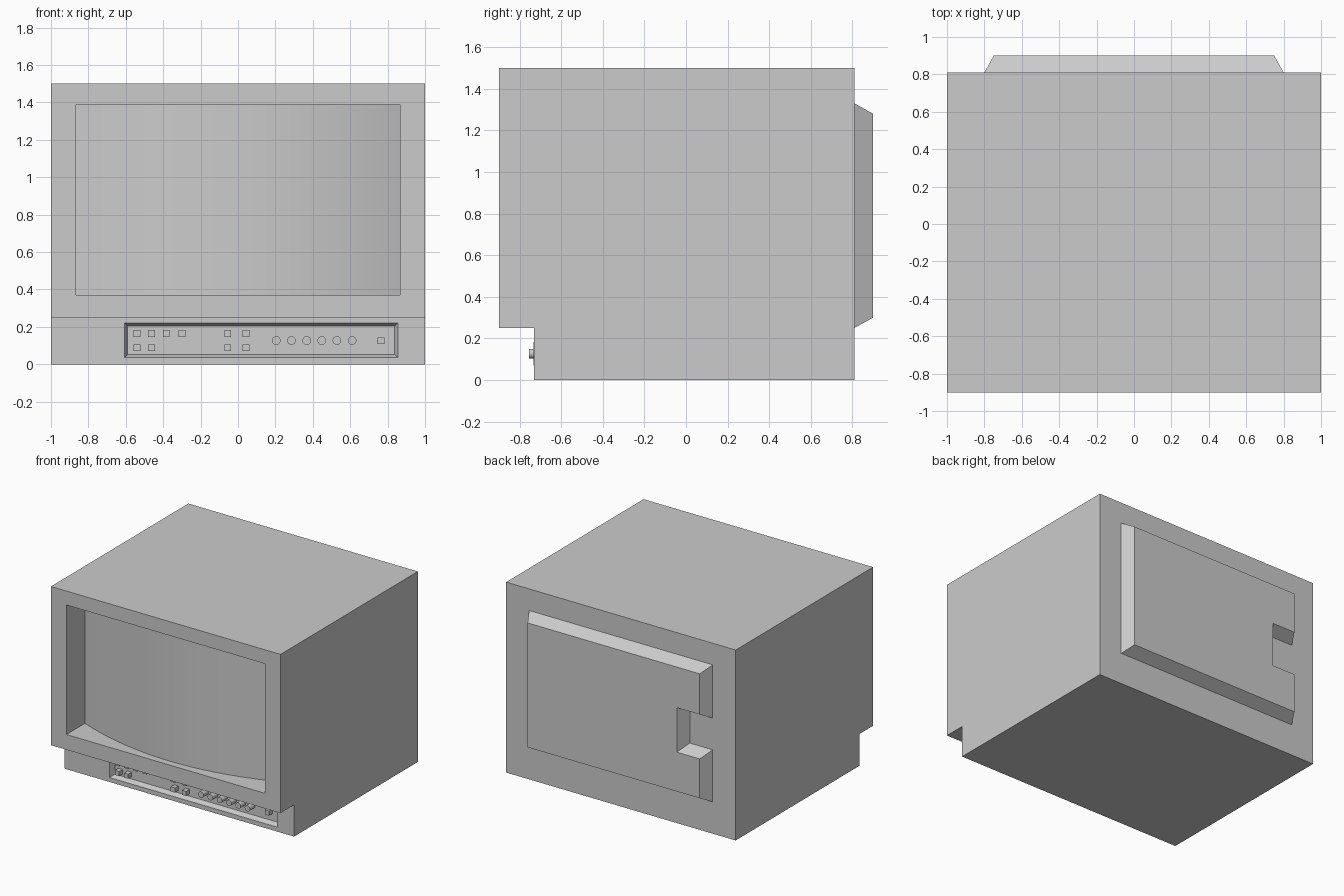
import bpy, bmesh, math

if "Cube" in bpy.data.objects:
    bpy.data.objects.remove(bpy.data.objects["Cube"])


def loft(name, start, end):
    """Solid between two matching outlines of 3D points."""
    bm = bmesh.new()
    a = [bm.verts.new(p) for p in start]
    b = [bm.verts.new(p) for p in end]
    n = len(a)
    bm.faces.new(a)
    bm.faces.new(b[::-1])
    for i in range(n):
        j = (i + 1) % n
        bm.faces.new((a[j], a[i], b[i], b[j]))
    bmesh.ops.recalc_face_normals(bm, faces=bm.faces)
    return finish(name, bm)


def finish(name, bm):
    mesh = bpy.data.meshes.new(name)
    bm.to_mesh(mesh)
    bm.free()
    ob = bpy.data.objects.new(name, mesh)
    bpy.context.collection.objects.link(ob)
    return ob


def rect(x0, x1, z0, z1, y, grow=0.0):
    return [(x0 - grow, y, z0 - grow), (x1 + grow, y, z0 - grow),
            (x1 + grow, y, z1 + grow), (x0 - grow, y, z1 + grow)]


def cut(target, cutter):
    cutter.hide_render = True
    mod = target.modifiers.new("cut", 'BOOLEAN')
    mod.operation = 'DIFFERENCE'
    mod.solver = 'EXACT'
    mod.object = cutter
    bpy.context.view_layer.objects.active = target
    bpy.ops.object.modifier_apply(modifier=mod.name)
    bpy.data.objects.remove(cutter)


FRONT, LOWER, BACK = -0.90, -0.73, 0.81
PANEL = LOWER + 0.04

# Cabinet: side profile with the stepped-back base, extruded across x
profile = [(LOWER, 0), (BACK, 0), (BACK, 1.5), (FRONT, 1.5), (FRONT, 0.25), (LOWER, 0.25)]
cabinet = loft("cabinet", [(-1, y, z) for y, z in profile], [(1, y, z) for y, z in profile])

# Screen opening and flared control recess
SX, SZ0, SZ1, DEPTH = 0.865, 0.37, 1.39, 0.23
cut(cabinet, loft("screen_cutter", rect(-SX, SX, SZ0, SZ1, FRONT - 0.1),
                  rect(-SX, SX, SZ0, SZ1, FRONT + DEPTH)))
panel = (-0.59, 0.838, 0.052, 0.205)
cut(cabinet, loft("panel_cutter", rect(*panel, LOWER - 0.04, 0.034), rect(*panel, PANEL)))

# Screen: glass bulging forward across its width
bm = bmesh.new()
STEPS = 32
columns = []
for i in range(STEPS + 1):
    x = SX * (2 * i / STEPS - 1)
    y = FRONT + 0.055 + (DEPTH - 0.055) * (x / SX) ** 2
    columns.append([bm.verts.new((x, y, z)) for z in (SZ0, SZ1)])
for (a, b), (c, d) in zip(columns, columns[1:]):
    bm.faces.new((a, c, d, b)).smooth = True
finish("screen", bm)

# Back cover: chamfered slab with a notch in one side
outline = [(-0.8, 0.25), (0.8, 0.25), (0.8, 1.33), (-0.8, 1.33),
           (-0.8, 0.91), (-0.6, 0.91), (-0.6, 0.66), (-0.8, 0.66)]
inset = [(-0.75, 0.30), (0.75, 0.30), (0.75, 1.28), (-0.75, 1.28),
         (-0.75, 0.96), (-0.55, 0.96), (-0.55, 0.61), (-0.75, 0.61)]
loft("back_cover", [(x, BACK, z) for x, z in outline], [(x, 0.90, z) for x, z in inset])

# Square push buttons
buttons = [(x, 0.165) for x in (-0.54, -0.462, -0.384, -0.30, -0.055, 0.043)]
buttons += [(x, 0.088) for x in (-0.54, -0.462, -0.055, 0.043)]
buttons.append((0.765, 0.126))
for i, (x, z) in enumerate(buttons):
    h = 0.018
    loft(f"push_button_{i + 1}", rect(x - h, x + h, z - h, z + h, LOWER - 0.003),
         rect(x - h, x + h, z - h, z + h, PANEL + 0.005))

# Round control knobs
tip = LOWER - 0.025
for i in range(6):
    bpy.ops.mesh.primitive_cylinder_add(
        vertices=24, radius=0.023, depth=PANEL + 0.005 - tip,
        location=(0.205 + i * 0.081, (PANEL + 0.005 + tip) / 2, 0.127),
        rotation=(math.pi / 2, 0, 0))
    bpy.context.object.name = f"control_knob_{i + 1}"
    bpy.ops.object.shade_smooth_by_angle(angle=math.radians(35))
